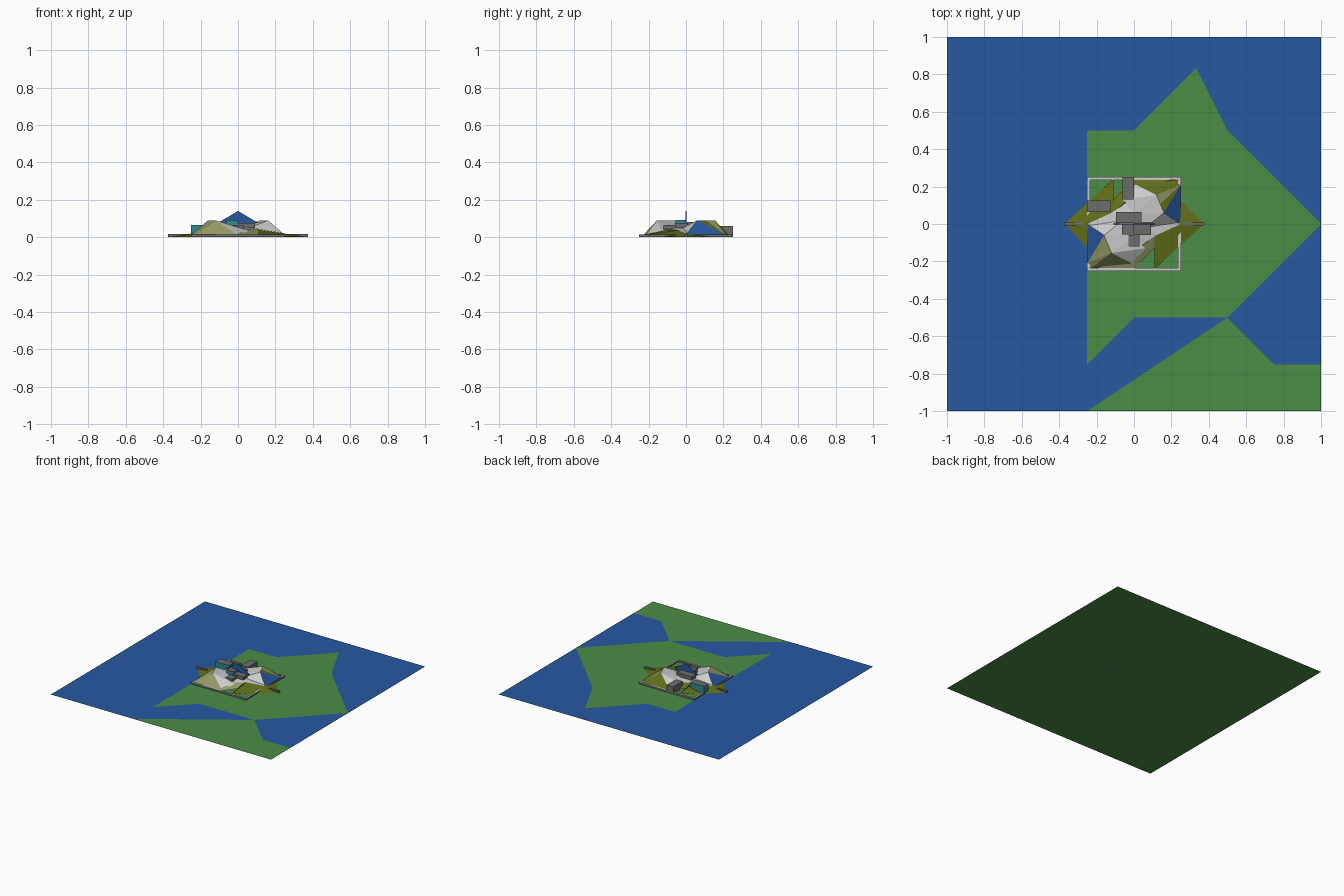
import bpy, bmesh
from math import pi
from mathutils import Matrix

if "Cube" in bpy.data.objects:
    bpy.data.objects.remove(bpy.data.objects["Cube"])

COL = {"green": (.07, .27, .06, 1), "blue": (.02, .1, .36, 1), "olive": (.12, .16, .01, 1),
       "tan": (.3, .32, .13, 1), "white": (.6, .6, .6, 1), "teal": (.03, .25, .3, 1),
       "dark": (.15, .15, .15, 1)}
MAT = {}
for k, c in COL.items():
    MAT[k] = bpy.data.materials.new(k)
    MAT[k].diffuse_color = c


def mesh_object(name, verts, faces, colors, turn=False):
    """Flat-shaded mesh, one colour per face, optionally turned half way round z."""
    me = bpy.data.meshes.new(name)
    me.from_pydata(verts, [], faces)
    used = sorted(set(colors))
    for k in used:
        me.materials.append(MAT[k])
    for p, k in zip(me.polygons, colors):
        p.material_index = used.index(k)
    if turn:
        me.transform(Matrix.Rotation(pi, 4, 'Z'))
    ob = bpy.data.objects.new(name, me)
    bpy.context.collection.objects.link(ob)
    return ob


def fan(name, peak, ring, colors, turn=False):
    """Triangles from a peak down to a counter-clockwise ring."""
    n = len(ring)
    faces = [(0, i + 1, (i + 1) % n + 1) for i in range(n)]
    return mesh_object(name, [peak] + ring, faces, colors, turn)


def sheet(name, outline, z, color):
    bm = bmesh.new()
    f = bm.faces.new([bm.verts.new((x, y, z)) for x, y in outline])
    f.normal_update()
    if f.normal.z < 0:
        f.normal_flip()
    bmesh.ops.triangulate(bm, faces=bm.faces[:])
    me = bpy.data.meshes.new(name)
    bm.to_mesh(me)
    bm.free()
    me.materials.append(MAT[color])
    bpy.context.collection.objects.link(bpy.data.objects.new(name, me))


def block(name, x0, x1, y0, y1, z0, z1, side="dark", top="dark"):
    v = [(x, y, z) for z in (z0, z1) for x, y in ((x0, y0), (x1, y0), (x1, y1), (x0, y1))]
    f = [(3, 2, 1, 0), (4, 5, 6, 7)] + [(i, (i + 1) % 4, (i + 1) % 4 + 4, i + 4) for i in range(4)]
    return mesh_object(name, v, f, [side, top] + [side] * 4)


# Ground sheet with the sea laid just above it
sheet("land", [(-1, -1), (1, -1), (1, 1), (-1, 1)], 0, "green")
sheet("sea_main", [(-1, 1), (-1, -1), (-.25, -1), (.5, -.5), (0, -.5), (-.25, -.75), (-.25, .5),
                   (0, .5), (.333, .833), (.5, .5), (1, 0), (1, 1)], .001, "blue")
sheet("sea_east", [(1, 0), (.5, -.5), (.75, -.75), (1, -.75)], .001, "blue")

# Low square wall round the town
for i, s in enumerate((-1, 1)):
    a, b = sorted((s * .25, s * .236))
    block(f"wall_x_{i}", a, b, -.25, .25, 0, .014, "dark", "white")
    block(f"wall_y_{i}", -.236, .236, a, b, 0, .014, "dark", "white")
    # Causeway running out from the wall
    a, b = sorted((s * .375, s * .25))
    block(f"causeway_{i}", a, b, -.008, .008, 0, .016)

# Each hill is repeated half a turn round the centre
for i, turn in enumerate((False, True)):
    # Olive flank with its pointed toe outside the wall
    fan(f"flank_{i}", (-.11, .02, .04),
        [(-.375, 0, 0), (-.25, -.125, .002), (-.11, -.1, .03), (-.11, .12, .035), (-.11, .24, .01)],
        ["olive"] * 5, turn)
    # Outer peak with blue cliff and grassy slope
    fan(f"outer_peak_{i}", (-.16, -.06, .09),
        [(-.25, 0, .012), (-.25, -.21, .012), (-.12, -.155, .088), (0, -.06, .05), (-.06, .02, .05)],
        ["blue", "tan" if not turn else "olive", "white", "white", "white"], turn)
    # Inner peak with pale ridge
    fan(f"inner_peak_{i}", (-.12, -.155, .09),
        [(-.25, -.21, .012), (-.23, -.235, .005), (0, -.215, .01), (.06, -.13, .035),
         (0, -.06, .05), (-.16, -.06, .088)],
        ["tan" if not turn else "olive"] * 2 + ["white"] * 3 + ["tan"], turn)
    # Grass slope between peak and wall
    fan(f"slope_{i}", (.02, -.14, .04),
        [(-.2, -.24, .005), (.0, -.24, .005), (.11, -.13, .015), (.11, -.06, .04)],
        ["tan" if not turn else "olive"] * 4, turn)

# Pale rocky core in the middle
half = [(-.25, 0, .02), (-.1, -.06, .05), (-.05, -.12, .04), (0, -.2, .02), (.06, -.1, .04),
        (.12, -.06, .04)]
fan("rock_core", (0, 0, .062), half + [(-x, -y, z) for x, y, z in half], ["white"] * 12)

# Flat-roofed buildings
block("west_house", -.25, -.125, .063, .125, .005, .066, "teal")
block("north_house", -.062, 0, .13, .25, .005, .06)
block("centre_hall", -.095, .04, .005, .063, .05, .08)
block("small_house", -.065, 0, -.055, 0, .055, .092, "teal")
block("east_house", 0, .09, -.06, .012, .05, .075)
block("south_house", -.03, .03, -.12, -.06, .03, .066)

# Thin blue sail-like fin over the centre
t = .002
mesh_object("centre_fin",
            [(x, y, z) for y in (-t, t) for x, z in ((-.11, .075), (.11, .075), (0, .14))],
            [(0, 1, 2), (5, 4, 3), (0, 3, 4, 1), (1, 4, 5, 2), (2, 5, 3, 0)], ["blue"] * 5)

for m in bpy.data.materials:
    if m.users and not m.is_grease_pencil:
        m.use_nodes = True
        m.node_tree.nodes["Principled BSDF"].inputs["Base Color"].default_value = m.diffuse_color
